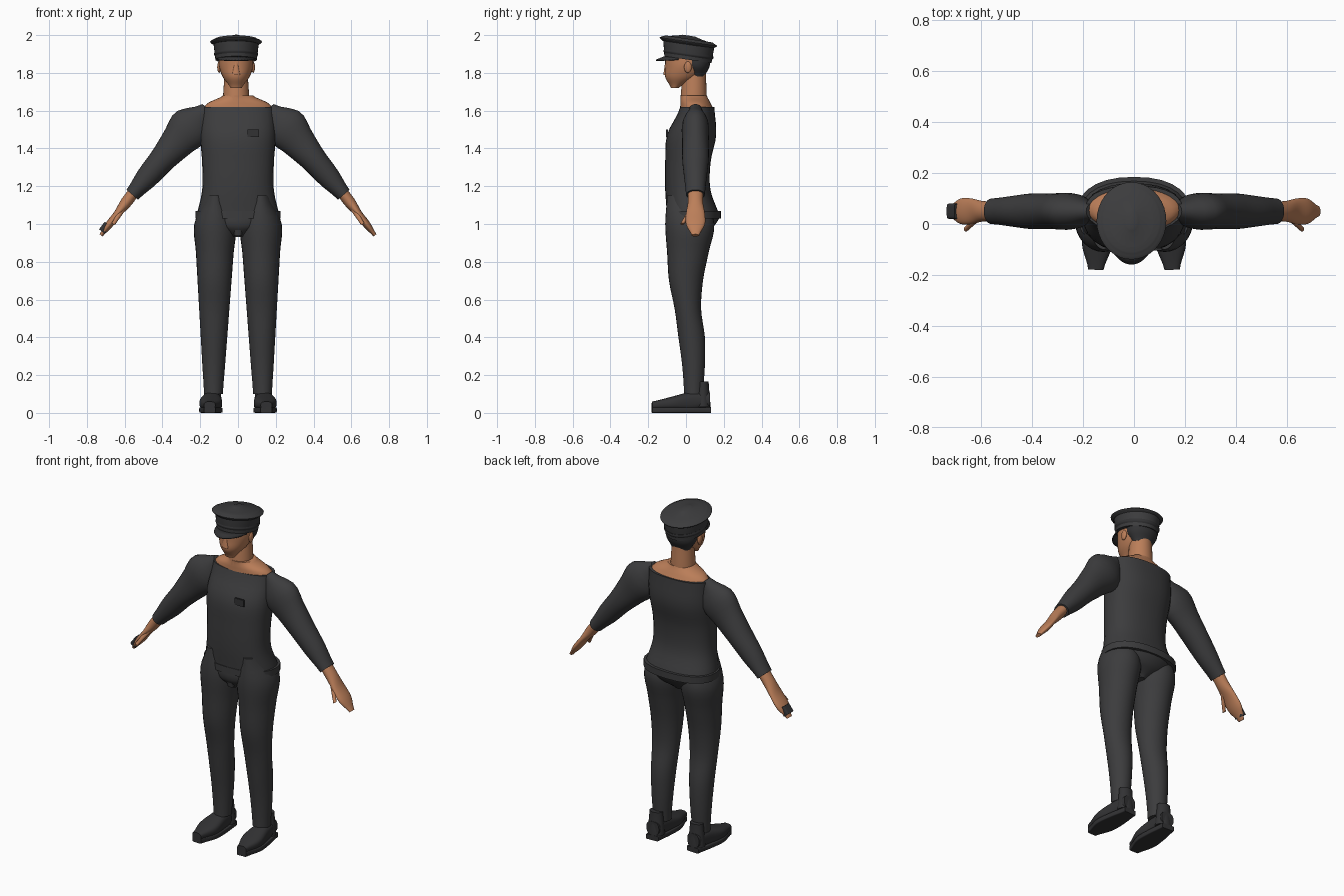
import bpy, bmesh, math
from mathutils import Vector

cube = bpy.data.objects.get("Cube")
if cube:
    bpy.data.objects.remove(cube, do_unlink=True)


def material(name, rgb):
    mat = bpy.data.materials.new(name)
    mat.use_nodes = True
    mat.diffuse_color = (*rgb, 1)
    shader = mat.node_tree.nodes["Principled BSDF"]
    shader.inputs["Base Color"].default_value = (*rgb, 1)
    shader.inputs["Roughness"].default_value = 0.8
    return mat


CLOTH = material("charcoal cloth", (0.045, 0.045, 0.047))
SKIN = material("tan skin", (0.5, 0.21, 0.1))
DARK = material("dark hair and leather", (0.032, 0.032, 0.034))

Y, Z = Vector((0, 1, 0)), Vector((0, 0, 1))
HEAD_X = -0.01
SIDES = (("left", 1), ("right", -1))


def finish(name, bm, mat):
    bmesh.ops.recalc_face_normals(bm, faces=bm.faces)
    mesh = bpy.data.meshes.new(name)
    bm.to_mesh(mesh)
    bm.free()
    mesh.materials.append(mat)
    obj = bpy.data.objects.new(name, mesh)
    bpy.context.collection.objects.link(obj)
    bpy.ops.object.select_all(action="DESELECT")
    obj.select_set(True)
    bpy.context.view_layer.objects.active = obj
    bpy.ops.object.shade_smooth_by_angle(angle=math.radians(40))
    return obj


def sample(values, t):
    """Smooth curve through evenly spaced values; a single number is constant."""
    if not isinstance(values, tuple):
        return values
    last = len(values) - 1
    i = min(int(t * last), last - 1)
    t = t * last - i
    before, a = values[max(i - 1, 0)], values[i]
    b, after = values[i + 1], values[min(i + 2, last)]
    slope_a, slope_b = (b - before) / 2, (after - a) / 2
    ease = t * t * (3 - 2 * t)
    return (a + (b - a) * ease + slope_a * t * (1 - t) ** 2
            - slope_b * t * t * (1 - t))


def rounded(value, power):
    return math.copysign(abs(value) ** (2 / power), value)


def tube(name, mat, start, end, widths, depths, shift=0, depth_axis=Y,
         power=2, side=1, steps=16, sides=28):
    """Tapered tube whose width and depth follow profiles along a line."""
    start, end = Vector(start), Vector(end)
    width_axis = depth_axis.cross(end - start).normalized()
    bm = bmesh.new()
    rings = []
    for step in range(steps + 1):
        t = step / steps
        center = start.lerp(end, t) + depth_axis * sample(shift, t)
        wide = width_axis * sample(widths, t)
        deep = depth_axis * sample(depths, t)
        ring = []
        for k in range(sides):
            turn = math.tau * k / sides
            point = (center + wide * rounded(math.cos(turn), power)
                     + deep * rounded(math.sin(turn), power))
            point.x *= side
            ring.append(bm.verts.new(point))
        rings.append(ring)
    for low, high in zip(rings, rings[1:]):
        for k in range(sides):
            bm.faces.new((low[k - 1], low[k], high[k], high[k - 1]))
    bm.faces.new(rings[0])
    bm.faces.new(rings[-1])
    return finish(name, bm, mat)


def primitive(name, mat, create, center, scale, **options):
    """Primitive scaled along each axis and placed at a centre."""
    bm = bmesh.new()
    create(bm, **options)
    bmesh.ops.scale(bm, vec=Vector(scale), verts=bm.verts)
    bmesh.ops.translate(bm, vec=Vector(center), verts=bm.verts)
    return finish(name, bm, mat)


# Jacket, pelvis and chest badge
tube("jacket", CLOTH, (0, 0, 1.03), (0, 0, 1.62), (.22, .19, .19, .2, .19),
     (.14, .12, .12, .13, .09), shift=(.04, .01, .01, .03, .06), power=2.3)
tube("jacket_hem", CLOTH, (0, .04, 1.03), (0, .04, 1.07), .225, .145,
     power=2.3, steps=1)
tube("pelvis", CLOTH, (0, .01, .93), (0, .04, 1.04), (.03, .16, .2), (.07, .12, .14))
tube("trouser_fly", CLOTH, (0, -.05, .94), (0, -.06, 1.05), (.02, .05), (.03, .04),
     power=3)
primitive("chest_badge", DARK, bmesh.ops.create_cube, (.08, -.1, 1.48),
          (.06, .01, .04), size=1)

# Shoulders, neck and head
tube("shoulders", SKIN, (0, .06, 1.6), (0, .04, 1.68), (.19, .16, .08), (.09, .08, .07))
tube("neck", SKIN, (HEAD_X, .04, 1.65), (HEAD_X, .045, 1.83), (.07, .06), (.07, .06))
tube("head", SKIN, (HEAD_X, 0, 1.72), (HEAD_X, 0, 1.89), (.03, .07, .09, .09),
     (.02, .09, .11, .11), shift=(-.06, -.02, 0, 0))
tube("nose", SKIN, (HEAD_X, -.11, 1.79), (HEAD_X, -.1, 1.86), (.02, .01), .01, sides=12)
tube("hair", DARK, (HEAD_X, .06, 1.78), (HEAD_X, .05, 1.89), (.06, .09, .09),
     (.04, .07, .08))
for label, side in SIDES:
    primitive(label + "_ear", SKIN, bmesh.ops.create_uvsphere,
              (HEAD_X + side * .09, .01, 1.83), (.01, .02, .03),
              u_segments=20, v_segments=12, radius=1)


# Peaked cap, tilted back
def cap_part(name, mat, bottom, top, *widths):
    depths = tuple(width + .015 for width in widths)
    return tube(name, mat, (HEAD_X, .01, bottom), (HEAD_X, .015, top), widths, depths,
                depth_axis=Vector((0, 1, -.15)), steps=8, sides=36)


cap_part("cap_band", CLOTH, 1.87, 1.96, .11, .12)
cap_part("cap_braid", DARK, 1.885, 1.91, .11, .117, .114)
cap_part("cap_crown", CLOTH, 1.95, 1.98, .12, .137, .11)
cap_part("cap_dome", CLOTH, 1.975, 1.997, .11, .06, .02)

bm = bmesh.new()
edges = []
for k in range(17):
    t = k / 16
    turn = math.radians(205 + 130 * t)
    reach = .045 * math.sin(math.pi * t)
    x, y = math.cos(turn), math.sin(turn)
    edges.append((bm.verts.new((HEAD_X + .11 * x, .01 + .12 * y, 1.87 - .02 * y)),
                  bm.verts.new((HEAD_X + (.11 + reach / 3) * x,
                                .01 + (.125 + reach) * y, 1.87))))
for (a, b), (c, d) in zip(edges, edges[1:]):
    bm.faces.new((a, c, d, b))
visor = finish("cap_visor", bm, DARK)
visor.modifiers.new("thickness", "SOLIDIFY").thickness = .007

# Arms, legs and shoes, built once per side
for label, side in SIDES:
    tube(label + "_sleeve", CLOTH, (.165, .05, 1.615), (.56, .05, 1.155),
         (.03, .11, .09, .07, .06, .04), (.03, .07, .07, .07, .06, .05), side=side)
    tube(label + "_hand", SKIN, (.55, .05, 1.17), (.725, .05, .94),
         (.03, .03, .02, .02, .01), (.04, .04, .05, .05, .02), side=side)
    tube(label + "_thumb", SKIN, (.61, .03, 1.08), (.66, -.02, 1), (.015, .01),
         (.015, .01), side=side, sides=12)
    tube(label + "_trouser_leg", CLOTH, (.12, 0, 1.15), (.13, 0, .1),
         (.05, .11, .1, .09, .08, .07, .06, .05),
         (.1, .13, .11, .09, .07, .07, .06, .05),
         shift=(0, .02, .01, 0, .01, .03, .04, .04), side=side, steps=28)
    tube(label + "_shoe", DARK, (.135, .125, .07), (.15, -.18, .04),
         (.04, .05, .06, .03), (.04, .05, .035, .02), depth_axis=Z, power=2.7, side=side)
    tube(label + "_heel_counter", DARK, (.135, .09, .03), (.135, .09, .165),
         (.05, .04), (.04, .03), side=side)
    tube(label + "_sole", DARK, (.135, .13, .015), (.15, -.18, .015),
         (.04, .055, .06, .03), .015, depth_axis=Z, power=8, side=side)

# Dark plate on the right fingers
tube("right_finger_plate", DARK, (.69, .05, 1), (.72, .05, .96), .02, .03,
     power=5, side=-1, steps=1)
